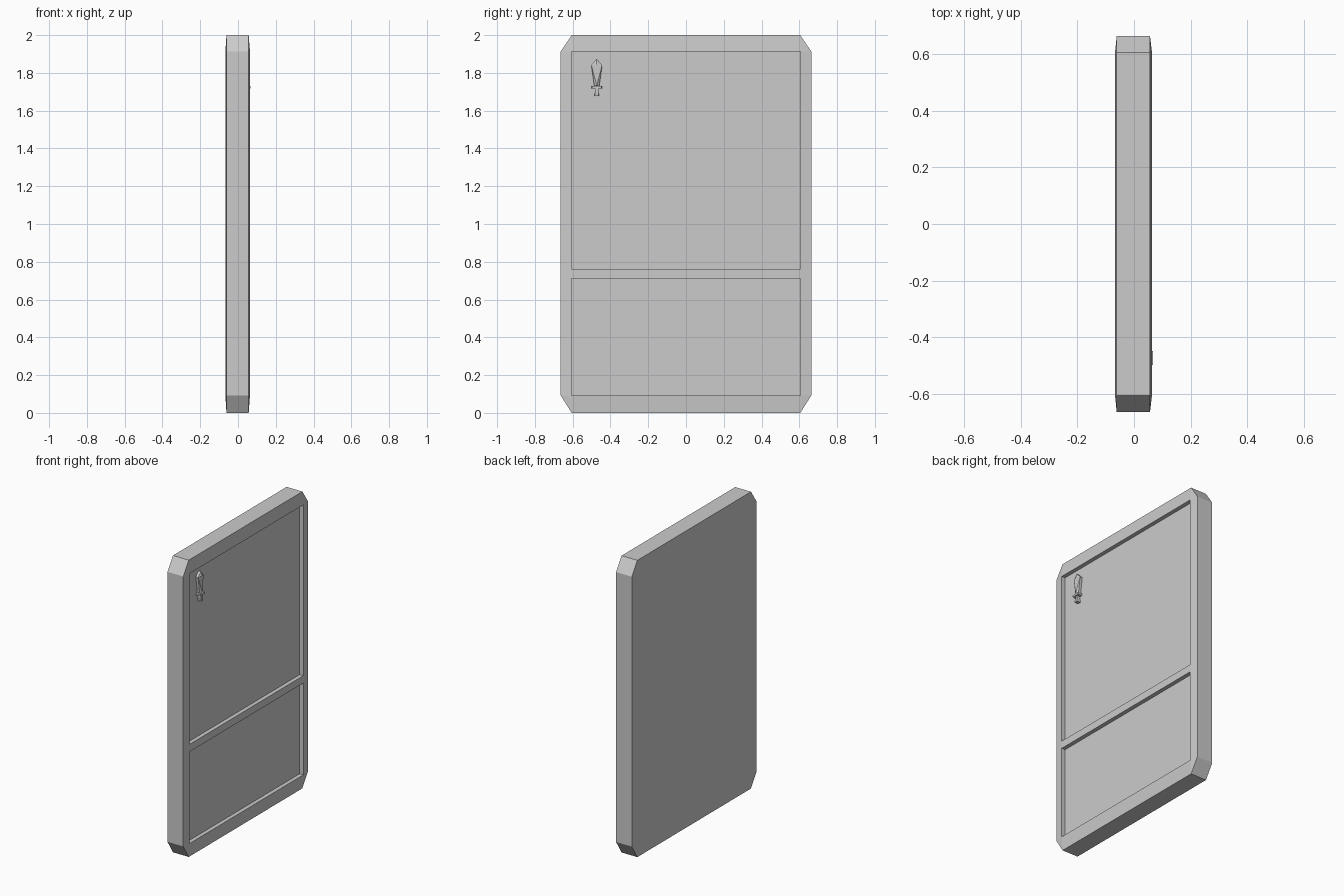
import bpy
import bmesh
from mathutils import Vector

cube = bpy.data.objects.get("Cube")
if cube:
    bpy.data.objects.remove(cube, do_unlink=True)

grey = bpy.data.materials.new("plain grey")
grey.use_nodes = True
grey.diffuse_color = (0.6, 0.6, 0.6, 1)
grey.node_tree.nodes["Principled BSDF"].inputs["Base Color"].default_value = (0.6, 0.6, 0.6, 1)


def finish(name, bm):
    bmesh.ops.recalc_face_normals(bm, faces=bm.faces[:])
    mesh = bpy.data.meshes.new(name)
    bm.to_mesh(mesh)
    bm.free()
    mesh.materials.append(grey)
    obj = bpy.data.objects.new(name, mesh)
    bpy.context.collection.objects.link(obj)
    return obj


# Slab: an octagonal rim whose border slopes up slightly to a raised rectangle
W, IN = 0.664, 0.605
LOW, HIGH, TOP = 0.093, 1.912, 2.0
DIVIDER = (0.711, 0.761)
DEPTH = 0.027


def slab_side(bm, rim_x, raised_x, levels):
    """Make one sloped side; return its rim loop and the panel faces."""
    outline = [(-IN, 0), (IN, 0), (W, LOW), (W, HIGH),
               (IN, TOP), (-IN, TOP), (-W, HIGH), (-W, LOW)]
    rim = [bm.verts.new((rim_x, y, z)) for y, z in outline]
    left = [bm.verts.new((raised_x, -IN, z)) for z in levels]
    right = [bm.verts.new((raised_x, IN, z)) for z in levels]
    bm.faces.new([rim[0], rim[1], right[0], left[0]])
    bm.faces.new([rim[2], rim[3]] + right[::-1])
    bm.faces.new([rim[4], rim[5], left[-1], right[-1]])
    bm.faces.new([rim[6], rim[7]] + left)
    for a, b, corner in ((1, 2, right[0]), (3, 4, right[-1]),
                         (5, 6, left[-1]), (7, 0, left[0])):
        bm.faces.new([rim[a], rim[b], corner])
    panels = [bm.faces.new([left[i], right[i], right[i + 1], left[i + 1]])
              for i in range(len(levels) - 1)]
    return rim, panels


bm = bmesh.new()
back, _ = slab_side(bm, -0.061, -0.067, (LOW, HIGH))
face, panels = slab_side(bm, 0.0565, 0.0635, (LOW, *DIVIDER, HIGH))
for i in range(8):
    j = (i + 1) % 8
    bm.faces.new([back[i], back[j], face[j], face[i]])
bmesh.ops.recalc_face_normals(bm, faces=bm.faces[:])

# Sink the two panels on either side of the divider
sunk = bmesh.ops.extrude_discrete_faces(bm, faces=[panels[0], panels[2]])["faces"]
bmesh.ops.translate(bm, verts=[v for f in sunk for v in f.verts], vec=(-DEPTH, 0, 0))
finish("framed_slab", bm)

# Small sword emblem on the upper panel
SY = -0.4725
FLOOR = 0.0635 - DEPTH - 0.003


def ridged(name, half, edge_x, ridge_x, ridge):
    """Mirrored outline standing on the panel, with a raised centre ridge."""
    bm = bmesh.new()
    outline = [(y, z) for y, z in half] + [(-y, z) for y, z in half[::-1] if y > 0]
    low = [bm.verts.new((FLOOR, SY + y, z)) for y, z in outline]
    rim = [bm.verts.new((edge_x, SY + y, z)) for y, z in outline]
    ends = [bm.verts.new((ridge_x, SY, z)) for z in ridge]
    n, m = len(outline), len(half)
    bm.faces.new(low)
    for i in range(n):
        j = (i + 1) % n
        bm.faces.new([low[i], low[j], rim[j], rim[i]])
    # Fan the bevels: each side meets both ends of the ridge
    for i in range(n):
        j = (i + 1) % n
        mid = (outline[i][1] + outline[j][1]) / 2
        near = min(ends, key=lambda v: abs(v.co.z - mid))
        bm.faces.new([rim[i], rim[j], near])
    bmesh.ops.holes_fill(bm, edges=[e for e in bm.edges if e.is_boundary], sides=0)
    return finish(name, bm)


def block(name, half_y, low_z, high_z, top_x, taper=1.0):
    """Box on the panel, narrowing toward its outer face."""
    bm = bmesh.new()
    bmesh.ops.create_cube(bm, size=1)
    for v in bm.verts:
        outer = v.co.x > 0
        k = taper if outer else 1
        v.co = Vector((top_x if outer else FLOOR, SY + 2 * half_y * v.co.y * k,
                       (low_z + high_z) / 2 + v.co.z * (high_z - low_z)))
    return finish(name, bm)


ridged("sword_blade", [(0.013, 1.728), (0.029, 1.842), (0, 1.873)],
       0.054, 0.064, (1.735, 1.845))
block("sword_guard", 0.029, 1.718, 1.73, 0.067, 0.85)
block("sword_grip", 0.008, 1.69, 1.72, 0.061)
block("sword_pommel", 0.013, 1.677, 1.69, 0.064, 0.8)
